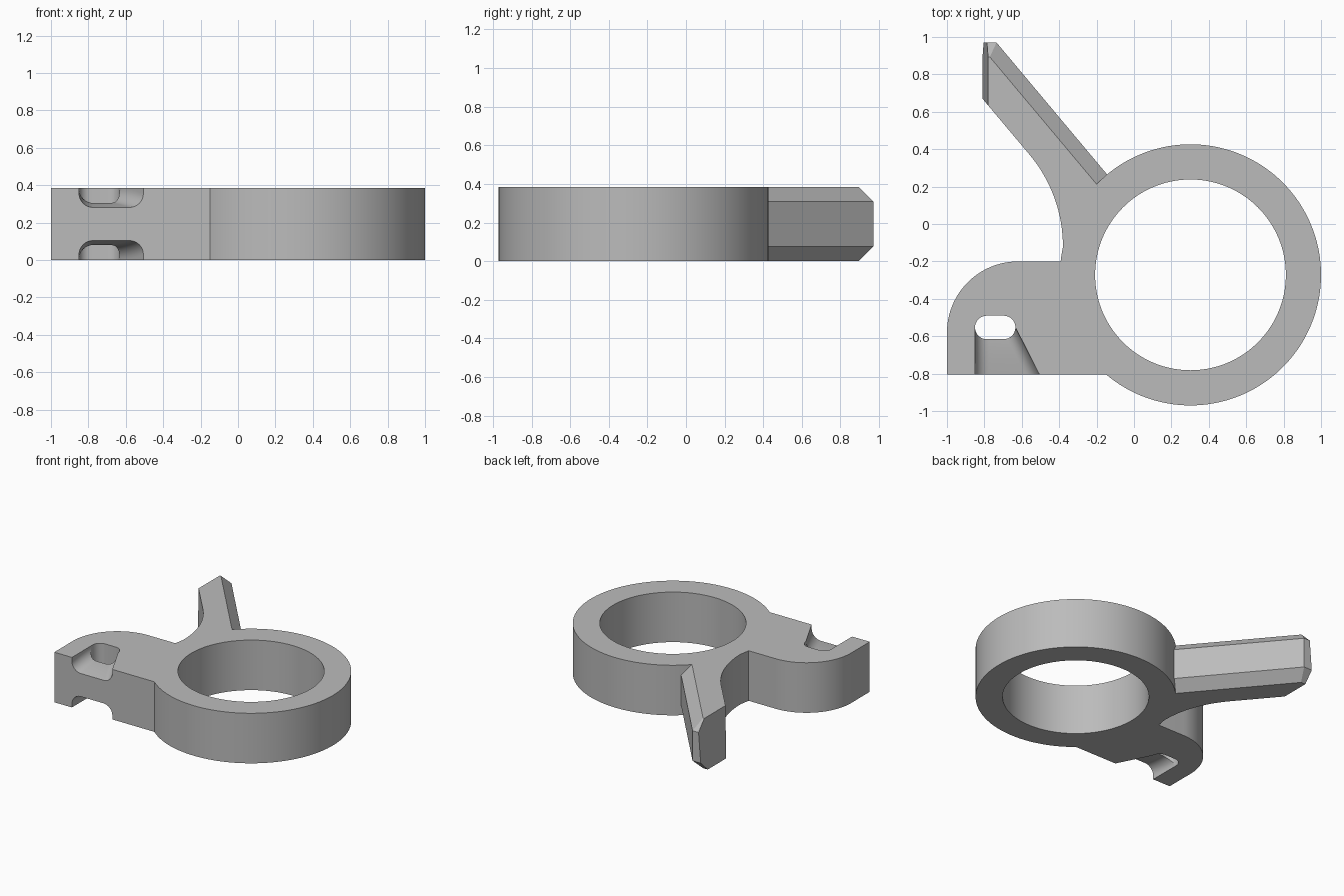
import bpy, bmesh
from math import sin, cos, pi, radians
from mathutils import Vector

old = bpy.data.objects.get("Cube")
if old:
    bpy.data.objects.remove(old, do_unlink=True)

HEIGHT = 0.385
CHAMFER = 0.077
RING = (0.302, -0.272)

grey = bpy.data.materials.new("plain grey")
grey.use_nodes = True
grey.diffuse_color = (0.5, 0.5, 0.5, 1)
grey.node_tree.nodes["Principled BSDF"].inputs["Base Color"].default_value = (0.5, 0.5, 0.5, 1)


def arc(cx, cy, r, start, end, steps):
    angles = [radians(start + (end - start) * i / steps) for i in range(steps + 1)]
    return [(cx + r * cos(a), cy + r * sin(a)) for a in angles]


def make_object(name, bm):
    bmesh.ops.recalc_face_normals(bm, faces=bm.faces)
    mesh = bpy.data.meshes.new(name)
    bm.to_mesh(mesh)
    bm.free()
    mesh.materials.append(grey)
    obj = bpy.data.objects.new(name, mesh)
    bpy.context.collection.objects.link(obj)
    return obj


def prism(outline, low, high):
    bm = bmesh.new()
    base = bm.faces.new([bm.verts.new((x, y, low)) for x, y in outline])
    top = bmesh.ops.extrude_face_region(bm, geom=[base])["geom"]
    for v in top:
        if isinstance(v, bmesh.types.BMVert):
            v.co.z = high
    return bm


def slice_off(bm, point, normal):
    geom = bm.verts[:] + bm.edges[:] + bm.faces[:]
    cut = bmesh.ops.bisect_plane(bm, geom=geom, plane_co=point, plane_no=normal, clear_outer=True)
    rim = [e for e in cut["geom_cut"] if isinstance(e, bmesh.types.BMEdge)]
    bmesh.ops.holes_fill(bm, edges=rim)


def combine(target, tool, operation):
    mod = target.modifiers.new("combine", "BOOLEAN")
    mod.operation = operation
    mod.solver = "EXACT"
    mod.object = tool
    bpy.ops.object.select_all(action="DESELECT")
    bpy.context.view_layer.objects.active = target
    target.select_set(True)
    bpy.ops.object.modifier_apply(modifier=mod.name)
    bpy.data.objects.remove(tool, do_unlink=True)


# Lug, neck and arm in one outline, running into the ring
outline = [(-0.05, -0.805), (-0.05, 0.153), (-0.735, 0.97), (-0.81, 0.97), (-0.81, 0.67)]
outline += arc(-1.144, -0.12, 0.764, 40, 0, 16)
outline += [(-0.38, -0.2)]
outline += arc(-0.62, -0.58, 0.38, 90, 180, 24)
outline += [(-1, -0.805)]
bm = prism(outline, 0, HEIGHT)

# Sloping end of the arm
for v in bm.verts:
    if v.co.z > 0.1 and v.co.y > 0.5 and v.co.x < -0.8:
        v.co.x += 0.03
        if v.co.y < 0.9:
            v.co.y -= 0.036

# Chamfers along the arm and across its tip, top and bottom
for z, up in ((HEIGHT - CHAMFER, 1), (CHAMFER, -1)):
    corner = Vector((-0.735, 0.97, z))
    slice_off(bm, corner, Vector((0.766, 0.643, up)))
    slice_off(bm, corner, Vector((0, 1, up)))
body = make_object("clip_body", bm)

# Ring
disc = make_object("ring_disc", prism(arc(*RING, 0.698, 0, 357.5, 143), 0, HEIGHT))
combine(body, disc, "UNION")
bore = make_object("ring_bore", prism(arc(*RING, 0.51, 0, 357.5, 143), -0.1, 0.5))
combine(body, bore, "DIFFERENCE")

# Rounded through hole in the lug
hole = arc(-0.697, -0.553, 0.063, -90, 90, 16) + arc(-0.787, -0.553, 0.063, 90, 270, 16)
combine(body, make_object("tie_hole", prism(hole, -0.1, 0.5)), "DIFFERENCE")


# Flared channel from the hole to the front, with a rounded floor
def channel(flip):
    bm = bmesh.new()
    rows = []
    steps = 10
    for i in range(steps + 1):
        t = i / steps
        y = -0.83 + 0.28 * t
        left, right = -0.85, -0.493 - 0.142 * t
        floor = 0.277 + 0.03 * sin(t * pi / 2)
        r = 0.075
        section = [(left, 0.5)]
        section += arc(left + r, floor + r, r, 180, 270, 8)
        section += arc(right - r, floor + r, r, 270, 360, 8)
        section += [(right, 0.5)]
        rows.append([bm.verts.new((x, y, HEIGHT - z if flip else z)) for x, z in section])
    count = len(rows[0])
    for a, b in zip(rows, rows[1:]):
        for j in range(count):
            k = (j + 1) % count
            bm.faces.new((a[j], a[k], b[k], b[j]))
    bm.faces.new(rows[0])
    bm.faces.new(rows[-1])
    return make_object("tie_channel", bm)


for flip in (False, True):
    combine(body, channel(flip), "DIFFERENCE")

bpy.ops.object.select_all(action="DESELECT")
body.select_set(True)
bpy.context.view_layer.objects.active = body
bpy.ops.object.shade_smooth_by_angle(angle=radians(25))
